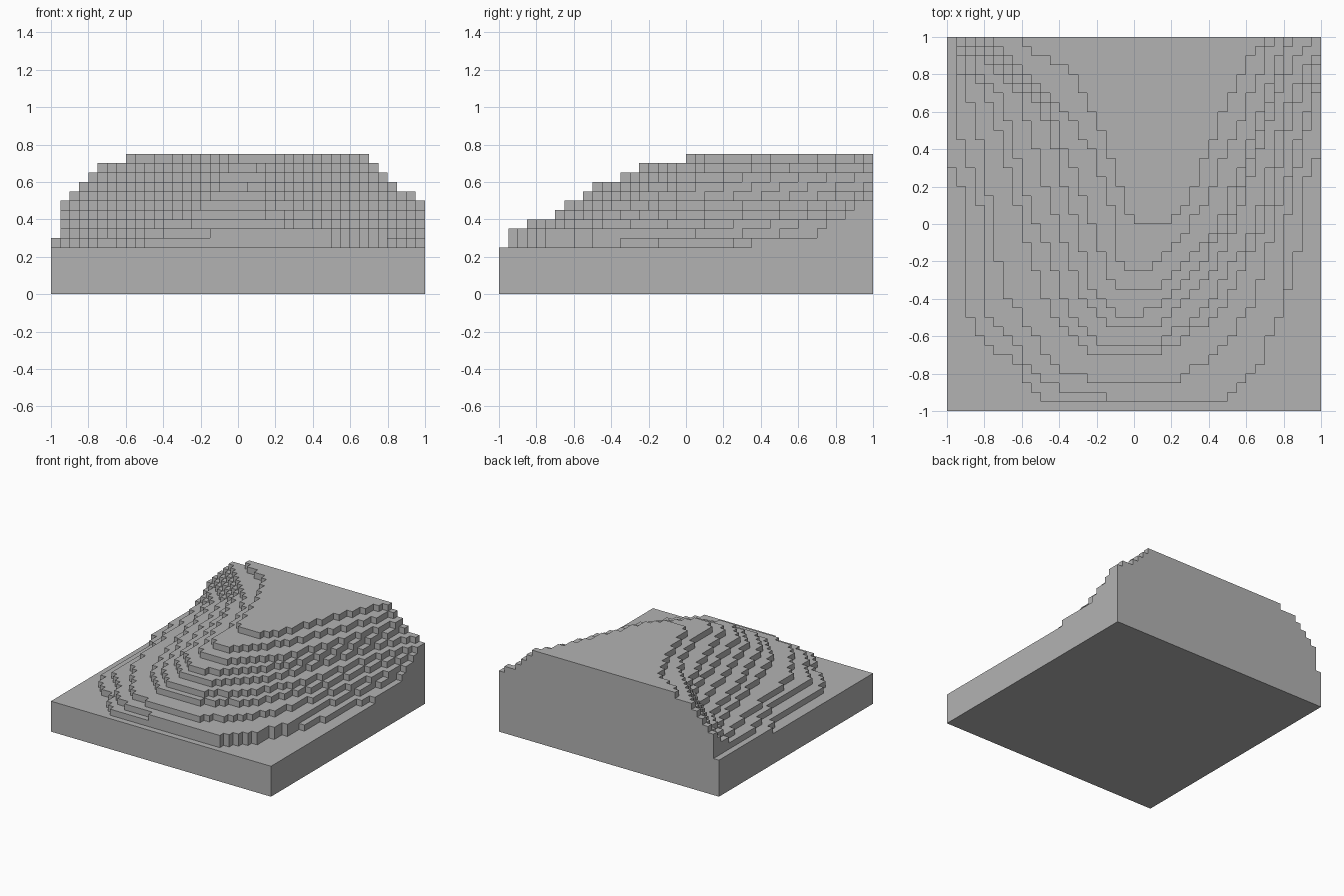
import bpy
import bmesh

if "Cube" in bpy.data.objects:
    bpy.data.objects.remove(bpy.data.objects["Cube"], do_unlink=True)

CELL = 0.05      # plan size of a cell and height of a terrace
HALF = 20        # cells from the centre to each edge
BASE = 0.25      # height of the slab below the terraces

stone = bpy.data.materials.new("plain_grey")
stone.use_nodes = True
GREY = (0.45, 0.45, 0.45, 1.0)
stone.diffuse_color = GREY
stone.node_tree.nodes["Principled BSDF"].inputs["Base Color"].default_value = GREY

level = {(i, j): 0 for i in range(-HALF, HALF) for j in range(-HALF, HALF)}


def inside(x, y, loop):
    """Even-odd test of a point against a closed outline."""
    hit = False
    for (ax, ay), (bx, by) in zip(loop, loop[1:] + loop[:1]):
        if (ay > y) != (by > y) and x < ax + (y - ay) * (bx - ax) / (by - ay):
            hit = not hit
    return hit


def raise_hill(step, *outline):
    """Raise to this step all cells within an outline that is open to the back."""
    loop = list(outline)
    loop += [(loop[-1][0], HALF + 1), (loop[0][0], HALF + 1)]
    for i, j in level:
        if inside(i + 0.5, j + 0.5, loop):
            level[i, j] = max(level[i, j], step)


# Hill outlines in cells, from back left round the front to back right
raise_hill(1, (-20, 7), (-18, 3), (-18, -9), (-16, -13), (-13, -14), (-11, -18),
           (-9, -19), (10, -19), (13, -16), (16, -9), (18, -1), (18, 4), (20, 8))
raise_hill(2, (-19, 11), (-17, 5), (-16, 0), (-16, -9), (-12, -14), (-10, -17),
           (0, -19), (10, -19), (13, -16), (16, -9), (16, -2), (18, 8), (20, 16))
raise_hill(3, (-19, 17), (-17, 12), (-15, 0), (-14, -7), (-10, -13), (-7, -16),
           (-3, -17), (4, -17), (9, -14), (13, -8), (15, 0), (17, 7), (20, 17))
raise_hill(4, (-19, 19), (-15, 12), (-12, 0), (-9, -9), (-6, -13), (-3, -14),
           (2, -14), (9, -10), (14, 0), (16, 8), (18, 14), (20, 18))
raise_hill(5, (-19, 20), (-14, 13), (-12, 5), (-10, -1), (-7, -9), (-3, -13),
           (2, -13), (8, -9), (13, 0), (15, 8), (17, 14), (20, 19))
raise_hill(6, (-18, 20), (-12, 13), (-10, 6), (-8, 0), (-6, -7), (-3, -11),
           (3, -11), (8, -6), (11, 0), (14, 9), (16, 15), (19, 20))
raise_hill(7, (-17, 20), (-10, 13), (-8, 6), (-6, 0), (-5, -6), (-3, -9),
           (0, -10), (3, -9), (7, -5), (10, 0), (13, 8), (17, 20))
raise_hill(8, (-16, 20), (-9, 12), (-6, 5), (-4, -1), (-3, -5), (-1, -7),
           (2, -7), (5, -5), (9, 0), (12, 7), (16, 20))
raise_hill(9, (-15, 20), (-7, 12), (-4, 7), (-2, 0), (-2, -4), (0, -5),
           (2, -5), (5, -2), (8, 3), (11, 10), (15, 20))
raise_hill(10, (-13, 20), (-10, 18), (-7, 17), (-4, 11), (-2, 6), (0, 0),
           (4, 0), (6, 3), (8, 8), (11, 15), (14, 20))


def build(name, step, low, high):
    """Make one layer: its exposed tread, and risers where a lower cell adjoins."""
    bm = bmesh.new()

    def quad(corners):
        bm.faces.new([bm.verts.new((x * CELL, y * CELL, z)) for x, y, z in corners])

    for (i, j), top in level.items():
        if top < step:
            continue
        ring = [(i, j), (i + 1, j), (i + 1, j + 1), (i, j + 1)]
        if top == step:
            quad([(x, y, high) for x, y in ring])
        if step == 0:
            quad([(x, y, low) for x, y in reversed(ring)])
        sides = [(i, j - 1), (i + 1, j), (i, j + 1), (i - 1, j)]
        for k, side in enumerate(sides):
            if level.get(side, -1) < step:
                (ax, ay), (bx, by) = ring[k], ring[(k + 1) % 4]
                quad([(ax, ay, low), (bx, by, low), (bx, by, high), (ax, ay, high)])
    bmesh.ops.remove_doubles(bm, verts=bm.verts, dist=CELL / 100)
    bmesh.ops.dissolve_limit(bm, angle_limit=0.01, verts=bm.verts, edges=bm.edges)
    mesh = bpy.data.meshes.new(name)
    bm.to_mesh(mesh)
    bm.free()
    mesh.materials.append(stone)
    bpy.context.collection.objects.link(bpy.data.objects.new(name, mesh))


# Slab, then the stacked terraces
build("base_slab", 0, 0.0, BASE)
for step in range(1, max(level.values()) + 1):
    build(f"terrace_{step}", step, BASE + (step - 1) * CELL, BASE + step * CELL)
